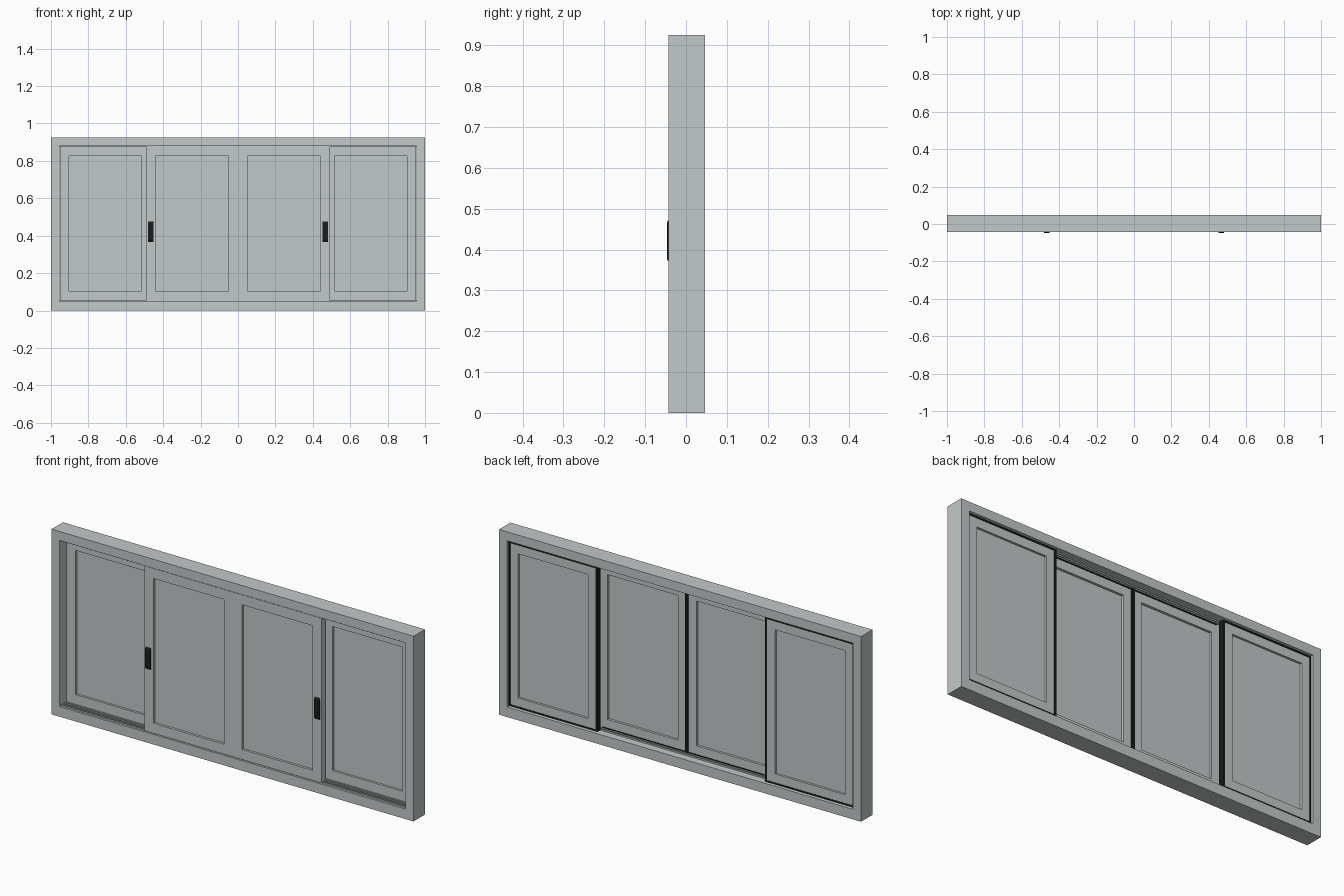
import bpy, bmesh

if "Cube" in bpy.data.objects:
    bpy.data.objects.remove(bpy.data.objects["Cube"])


def material(name, rgb):
    m = bpy.data.materials.new(name)
    m.diffuse_color = (*rgb, 1)
    m.use_nodes = True
    m.node_tree.nodes["Principled BSDF"].inputs["Base Color"].default_value = m.diffuse_color
    return m


GREY = material("pale grey", (0.54, 0.58, 0.58))
BLACK = material("rubber black", (0.012, 0.012, 0.013))


def finish(name, bm, mat):
    bmesh.ops.recalc_face_normals(bm, faces=bm.faces)
    mesh = bpy.data.meshes.new(name)
    bm.to_mesh(mesh)
    bm.free()
    mesh.materials.append(mat)
    ob = bpy.data.objects.new(name, mesh)
    bpy.context.collection.objects.link(ob)
    return ob


def ring(name, outer, inner, y0, y1, mat):
    """Mitred rectangular frame; rectangles are (x0, x1, z0, z1)."""
    bm = bmesh.new()
    loops = []
    for (x0, x1, z0, z1), y in ((outer, y0), (inner, y0), (inner, y1), (outer, y1)):
        loops.append([bm.verts.new((x, y, z)) for x, z in
                      ((x0, z0), (x1, z0), (x1, z1), (x0, z1))])
    for k in range(4):
        a, b = loops[k], loops[(k + 1) % 4]
        for i in range(4):
            j = (i + 1) % 4
            bm.faces.new((a[i], a[j], b[j], b[i]))
    return finish(name, bm, mat)


def box(name, x0, x1, y0, y1, z0, z1, mat):
    bm = bmesh.new()
    bmesh.ops.create_cube(bm, size=1)
    for v in bm.verts:
        v.co = ((x0 + x1) / 2 + v.co.x * (x1 - x0),
                (y0 + y1) / 2 + v.co.y * (y1 - y0),
                (z0 + z1) / 2 + v.co.z * (z1 - z0))
    return finish(name, bm, mat)


def inset(r, d):
    return (r[0] + d, r[1] - d, r[2] + d, r[3] - d)


def sash(name, rect, y0, y1):
    """Sash frame with a pane set in the middle of its depth."""
    pane = inset(rect, 0.05)
    ring(name + "_sash", rect, pane, y0, y1, GREY)
    mid = (y0 + y1) / 2
    box(name + "_pane", pane[0], pane[1], mid - 0.003, mid + 0.003,
        pane[2], pane[3], GREY)


# Outer frame
ring("outer_frame", (-1, 1, 0, 0.925), (-0.955, 0.955, 0.05, 0.88),
     -0.043, 0.047, GREY)

# Track ribs on the sill and head
for i, y in enumerate((-0.031, -0.019, -0.005, 0.006)):
    box(f"sill_rib_{i}", -0.955, 0.955, y - 0.002, y + 0.002, 0.05, 0.057, GREY)
    box(f"head_rib_{i}", -0.955, 0.955, y - 0.002, y + 0.002, 0.874, 0.88, GREY)

for side, s in (("left", -1), ("right", 1)):
    def span(a, b):
        return tuple(sorted((s * a, s * b)))

    # Sliding sash at the front, fixed sash at the back
    slide = (*span(0.0, 0.49), 0.054, 0.877)
    fixed = (*span(0.467, 0.953), 0.055, 0.875)
    sash(side + "_sliding", slide, -0.04, -0.010)
    sash(side + "_fixed", fixed, 0.008, 0.036)

    # Black seals on the rear edges of each sash
    ring(side + "_fixed_seal", fixed, inset(fixed, 0.007), 0.035, 0.038, BLACK)
    for part, z in (("top", 0.870), ("bottom", 0.054)):
        box(f"{side}_sliding_{part}_seal", *span(0.0, 0.467), -0.011, -0.007,
            z, z + 0.007, BLACK)
    box(side + "_overlap_seal", *span(0.463, 0.4675), 0.012, 0.038,
        0.055, 0.875, BLACK)

    # Pull handle with tapered ends
    handle = box(side + "_handle", *span(0.452, 0.482), -0.047, -0.039,
                 0.365, 0.478, BLACK)
    for v in handle.data.vertices:
        if v.co.y < -0.045:
            v.co.z += 0.012 if v.co.z < 0.42 else -0.012

# Seal where the sliding sashes meet
box("meeting_seal", -0.008, 0.008, -0.011, -0.003, 0.054, 0.877, BLACK)
